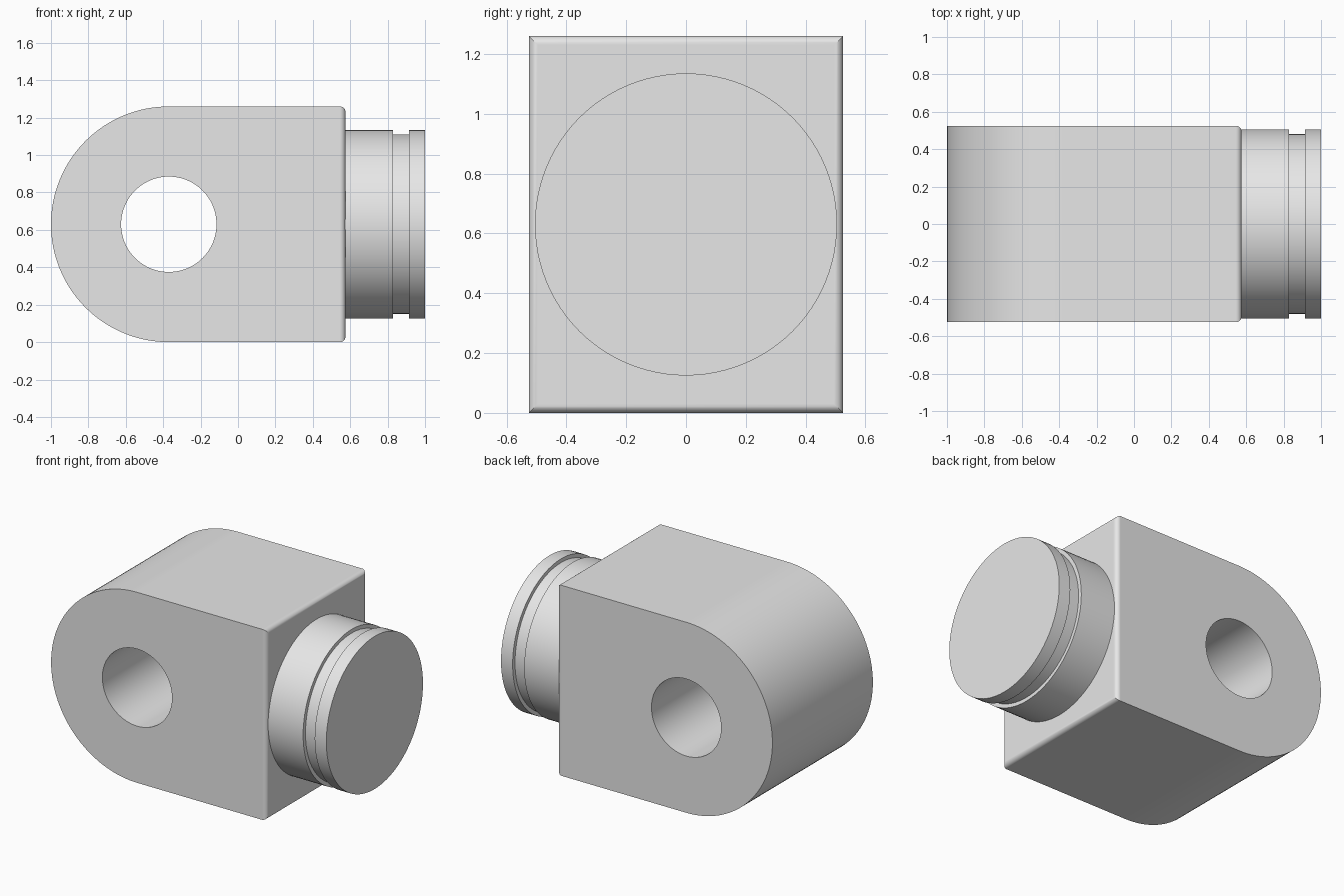
import bpy, bmesh, math
from mathutils import Vector, Matrix

cube = bpy.data.objects.get("Cube")
if cube:
    bpy.data.objects.remove(cube, do_unlink=True)

R = 0.63            # rounded end radius, also the axis height
EYE_X = -1 + R      # centre of the rounded end and the pin hole
FACE_X = 0.575      # shoulder face of the block
HALF_Y = 0.525

grey = bpy.data.materials.new("plain grey")
grey.use_nodes = True
grey.diffuse_color = (0.8, 0.8, 0.8, 1)
grey.node_tree.nodes["Principled BSDF"].inputs["Base Color"].default_value = (0.8, 0.8, 0.8, 1)


def add_object(name, bm):
    bmesh.ops.recalc_face_normals(bm, faces=bm.faces)
    mesh = bpy.data.meshes.new(name)
    bm.to_mesh(mesh)
    bm.free()
    mesh.materials.append(grey)
    obj = bpy.data.objects.new(name, mesh)
    bpy.context.collection.objects.link(obj)
    return obj


def activate(obj):
    bpy.ops.object.select_all(action='DESELECT')
    obj.select_set(True)
    bpy.context.view_layer.objects.active = obj


def smooth(obj):
    activate(obj)
    bpy.ops.object.shade_smooth_by_angle(angle=math.radians(30))
    weighted = obj.modifiers.new("weighted normals", 'WEIGHTED_NORMAL')
    weighted.keep_sharp = True


# Block with a rounded end, extruded across y
bm = bmesh.new()
steps = 64
outline = [(FACE_X, 0), (FACE_X, 2 * R)]
for i in range(steps + 1):
    a = math.pi * (0.5 + i / steps)
    outline.append((EYE_X + R * math.cos(a), R + R * math.sin(a)))
side = bm.faces.new([bm.verts.new((x, -HALF_Y, z)) for x, z in outline])
ext = bmesh.ops.extrude_face_region(bm, geom=[side], use_keep_orig=True)
moved = [v for v in ext["geom"] if isinstance(v, bmesh.types.BMVert)]
bmesh.ops.translate(bm, verts=moved, vec=(0, 2 * HALF_Y, 0))

# Rounded border around the shoulder face
border = [e for e in bm.edges if all(v.co.x > FACE_X - 0.001 for v in e.verts)]
bmesh.ops.bevel(bm, geom=border, offset=0.03, segments=6, profile=0.5, affect='EDGES')
block = add_object("eye_block", bm)

# Pin hole
bm = bmesh.new()
bmesh.ops.create_cone(bm, cap_ends=True, segments=96, radius1=0.255, radius2=0.255, depth=2,
                      matrix=Matrix.Translation((EYE_X, 0, R)) @ Matrix.Rotation(math.pi / 2, 4, 'X'))
cutter = add_object("pin_hole_cutter", bm)
cutter.hide_render = True
hole = block.modifiers.new("pin hole", 'BOOLEAN')
hole.operation = 'DIFFERENCE'
hole.solver = 'EXACT'
hole.object = cutter
activate(block)
bpy.ops.object.modifier_apply(modifier=hole.name)
bpy.data.objects.remove(cutter, do_unlink=True)
smooth(block)

# Grooved spigot, turned around the x axis
bm = bmesh.new()
profile = [(FACE_X - 0.02, 0), (FACE_X - 0.02, 0.505), (0.83, 0.505), (0.83, 0.48),
           (0.915, 0.48), (0.915, 0.505), (1, 0.505), (1, 0)]
verts = [bm.verts.new((x, 0, R + r)) for x, r in profile]
edges = [bm.edges.new(pair) for pair in zip(verts, verts[1:])]
bmesh.ops.spin(bm, geom=verts + edges, cent=(0, 0, R), axis=Vector((1, 0, 0)),
               angle=2 * math.pi, steps=96)
bmesh.ops.remove_doubles(bm, verts=bm.verts, dist=0.0005)
smooth(add_object("grooved_spigot", bm))
